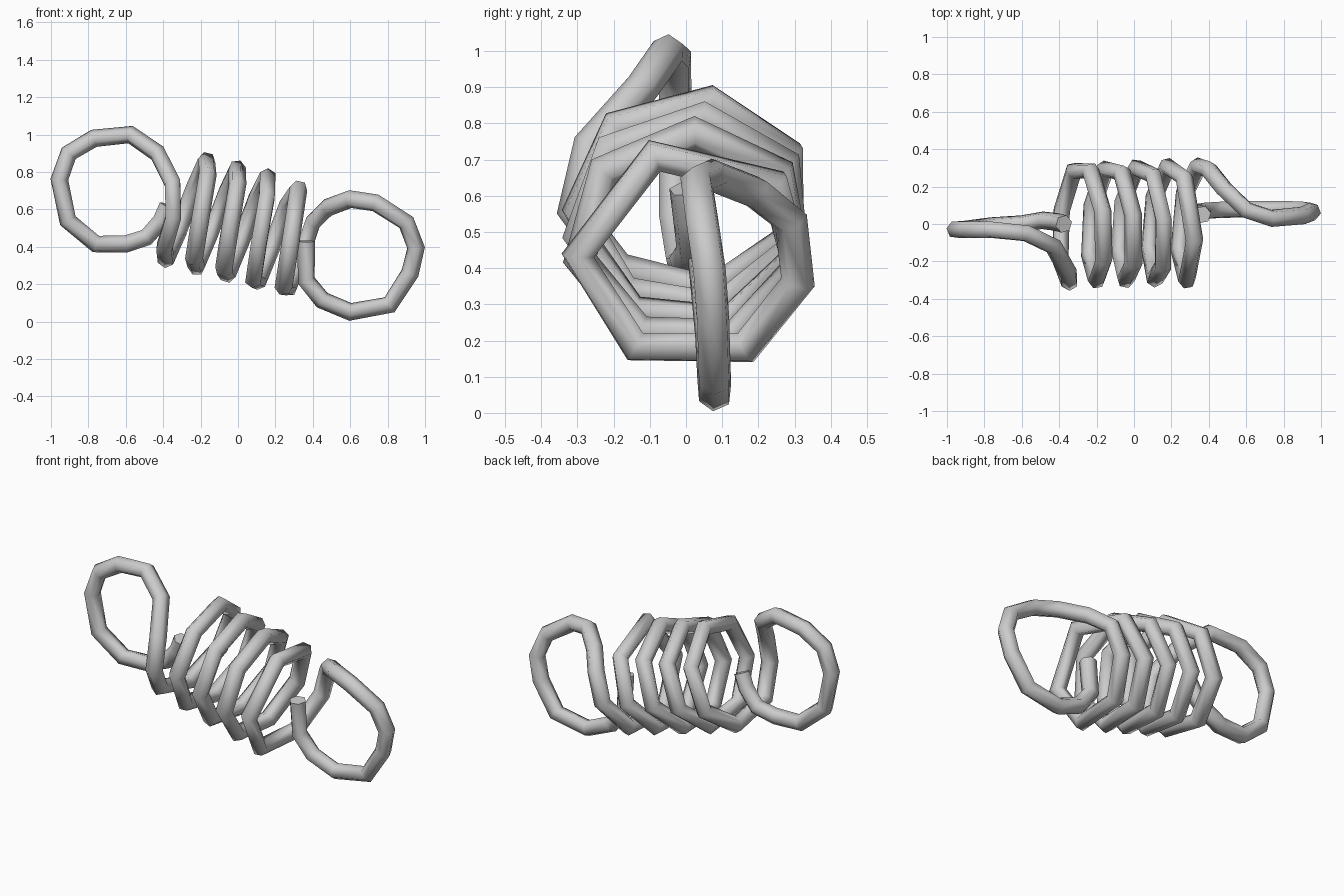
import bpy, math
from mathutils import Vector

WIRE = 0.048

# Left hook: free end, round the loop, then into the coil
left_hook = [(-0.375, 0.0, 0.62), (-0.41, 0.01, 0.54), (-0.49, 0.02, 0.45),
             (-0.60, 0.0, 0.415), (-0.76, -0.01, 0.415), (-0.91, -0.03, 0.54),
             (-0.955, -0.03, 0.76), (-0.905, -0.03, 0.90), (-0.77, -0.03, 0.98),
             (-0.575, -0.05, 1.0), (-0.43, -0.12, 0.90), (-0.35, -0.265, 0.74),
             (-0.345, -0.31, 0.56)]

# Tilted coil, about seven straight segments per turn
def coil_point(u):
    a = u * math.tau
    centre = Vector((-0.237, 0.008, 0.585)) + Vector((0.16, 0, -0.046)) * (u - 1.25)
    up = Vector((0.265, 0, 0.97)) * 0.288 * math.sin(a)
    return centre + up + Vector((0, 0.307 * math.cos(a), 0))

STEPS = 24
turns = [0.64 + (4.11 - 0.64) * i / STEPS for i in range(STEPS + 1)]
turns += [4.30, 4.50, 4.67, 4.835, 4.97]
coil = [coil_point(u) for u in turns]

# Right hook: leaves the back of the coil, round the loop, free end
right_hook = [(0.40, 0.29, 0.53), (0.48, 0.19, 0.61), (0.60, 0.075, 0.655),
              (0.735, 0.03, 0.635), (0.90, 0.045, 0.53), (0.952, 0.065, 0.395),
              (0.92, 0.075, 0.26), (0.81, 0.08, 0.09), (0.60, 0.08, 0.052),
              (0.45, 0.075, 0.115), (0.365, 0.07, 0.22), (0.365, 0.05, 0.43)]

# One continuous six-sided wire
path = left_hook + coil + right_hook
curve = bpy.data.curves.new("spring_wire", 'CURVE')
curve.dimensions = '3D'
curve.bevel_depth = WIRE
curve.bevel_resolution = 1
curve.use_fill_caps = True
spline = curve.splines.new('POLY')
spline.points.add(len(path) - 1)
for point, co in zip(spline.points, path):
    point.co = (*co, 1)

spring = bpy.data.objects.new("spring_wire", curve)
bpy.context.collection.objects.link(spring)
bpy.context.view_layer.objects.active = spring
spring.select_set(True)
bpy.ops.object.convert(target='MESH')
bpy.ops.object.shade_smooth_by_angle(angle=math.radians(70))
